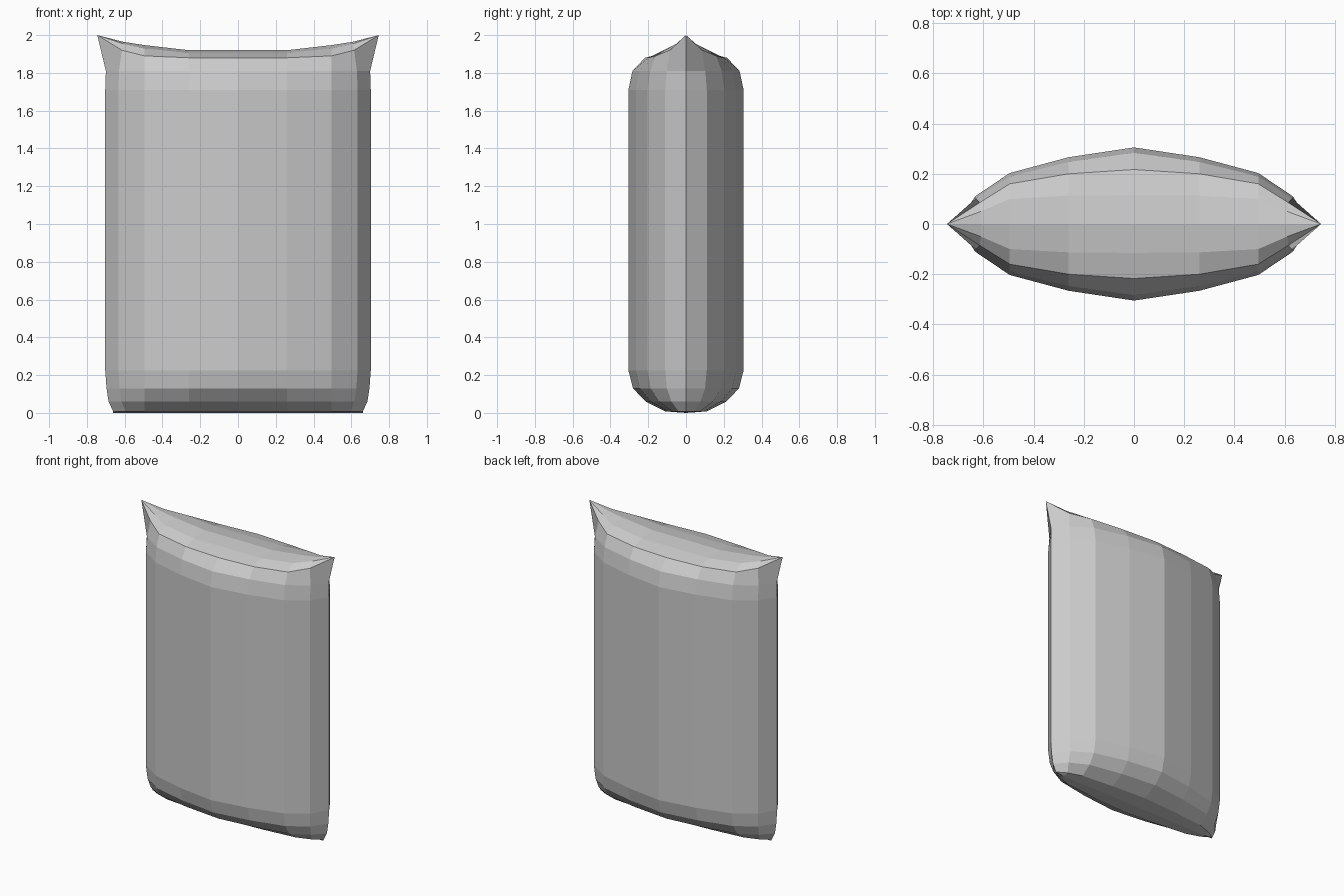
import bpy
import bmesh

cube = bpy.data.objects.get("Cube")
if cube:
    bpy.data.objects.remove(cube, do_unlink=True)

# Plain grey cloth
cloth = bpy.data.materials.new("grey cloth")
cloth.use_nodes = True
grey = (0.6, 0.6, 0.6, 1)
cloth.diffuse_color = grey
cloth.node_tree.nodes["Principled BSDF"].inputs["Base Color"].default_value = grey

# One quarter of the lens-shaped outline, from the middle to the side seam
outline = [(0, 0.305), (0.26, 0.266), (0.495, 0.203), (0.633, 0.11), (0.703, 0)]

# Body rings: height, width factor, depth factor
rings = [(0, 0.94, 0), (0.008, 0.94, 0.36), (0.06, 0.975, 0.7),
         (0.13, 0.99, 0.92), (0.225, 1, 1), (1.71, 1, 1), (1.81, 0.995, 0.93)]
rows = []
for z, wide, deep in rings:
    # only the outer columns draw in, the middle ones stay in line
    rows.append([(x * (wide if i > 2 else 1), -y * deep, z)
                 for i, (x, y) in enumerate(outline)])

# Top: rim crease, inner row and ridge, all running out to the corner ear
ear = (0.745, 0, 2)
rows.append([(0, -0.217, 1.88), (0.26, -0.2, 1.88), (0.495, -0.16, 1.89), (0.615, -0.085, 1.92), ear])
rows.append([(0, -0.115, 1.905), (0.26, -0.113, 1.905), (0.495, -0.1, 1.93), (0.61, -0.05, 1.955), ear])
rows.append([(0, 0, 1.92), (0.26, 0, 1.92), (0.495, 0, 1.947), (0.61, 0, 1.965), ear])

# Skin the quarter
bm = bmesh.new()
grid = [[bm.verts.new(p) for p in row] for row in rows]
for low, high in zip(grid, grid[1:]):
    for i in range(len(outline) - 1):
        bm.faces.new((low[i], low[i + 1], high[i + 1], high[i]))

# Mirror it to the left/right and front/back, then weld the seams
for axis in (0, 1):
    copy = bmesh.ops.duplicate(bm, geom=bm.verts[:] + bm.edges[:] + bm.faces[:])["geom"]
    for v in copy:
        if isinstance(v, bmesh.types.BMVert):
            v.co[axis] *= -1
bmesh.ops.remove_doubles(bm, verts=bm.verts[:], dist=0.001)
bmesh.ops.recalc_face_normals(bm, faces=bm.faces[:])

mesh = bpy.data.meshes.new("stuffed_sack")
bm.to_mesh(mesh)
bm.free()
mesh.materials.append(cloth)
sack = bpy.data.objects.new("stuffed_sack", mesh)
bpy.context.collection.objects.link(sack)
